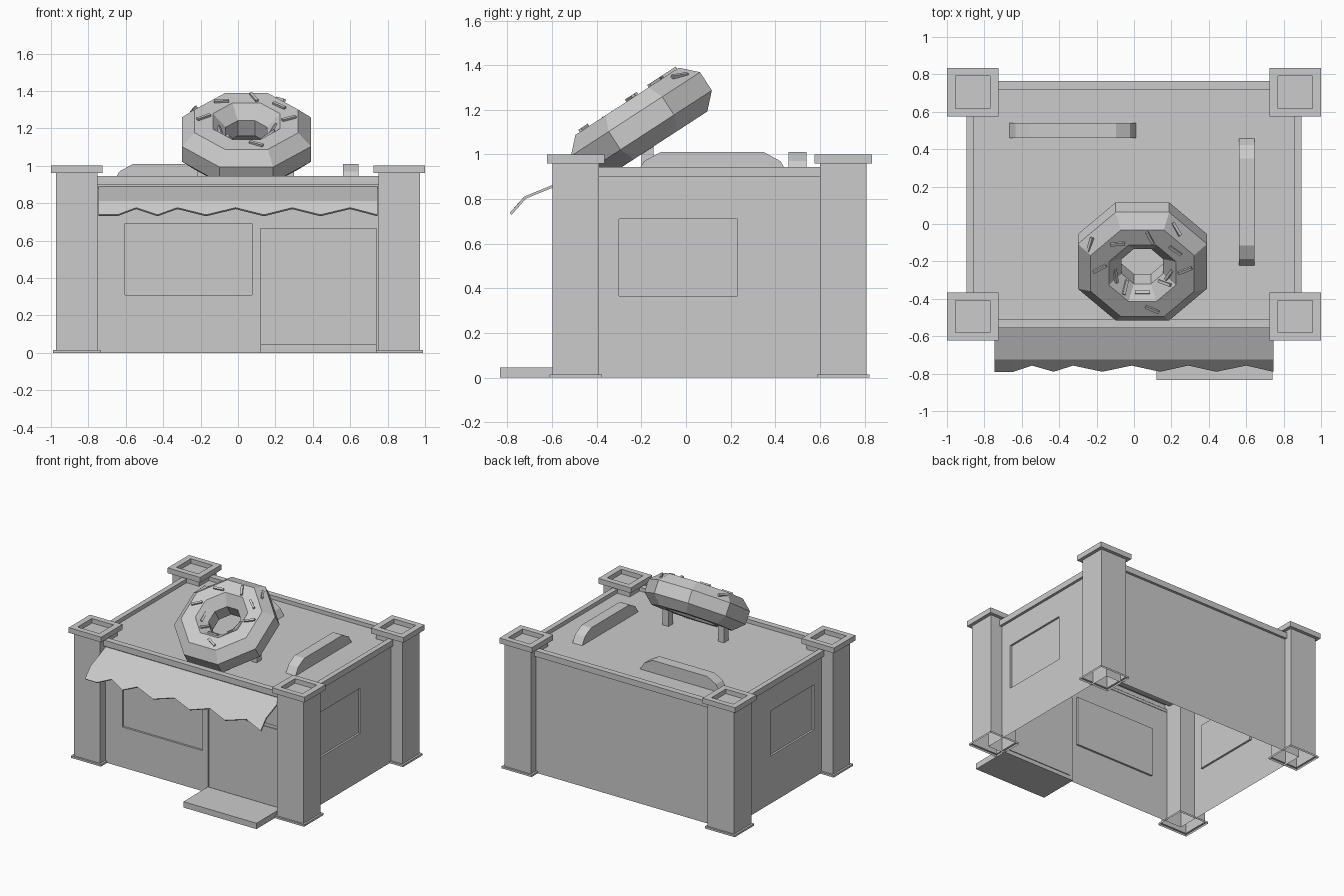
import bpy, bmesh
from math import cos, sin, pi, radians
from mathutils import Matrix, Vector

if "Cube" in bpy.data.objects:
    bpy.data.objects.remove(bpy.data.objects["Cube"])


def finish(name, bm, recalc=False):
    if recalc:
        bmesh.ops.recalc_face_normals(bm, faces=bm.faces)
    me = bpy.data.meshes.new(name)
    bm.to_mesh(me)
    bm.free()
    ob = bpy.data.objects.new(name, me)
    bpy.context.collection.objects.link(ob)
    return ob


def box(name, x0, x1, y0, y1, z0, z1):
    bm = bmesh.new()
    m = Matrix.Translation(((x0 + x1) / 2, (y0 + y1) / 2, (z0 + z1) / 2)) @ \
        Matrix.Diagonal((x1 - x0, y1 - y0, z1 - z0, 1))
    bmesh.ops.create_cube(bm, size=1, matrix=m)
    return finish(name, bm)


def rect_stack(name, cx, cy, rings):
    """Stacked rectangles (half x, half y, z), capped at the end, open below."""
    bm = bmesh.new()
    prev = None
    for hx, hy, z in rings:
        cur = [bm.verts.new((cx + sx * hx, cy + sy * hy, z))
               for sx, sy in ((-1, -1), (1, -1), (1, 1), (-1, 1))]
        if prev:
            for i in range(4):
                j = (i + 1) % 4
                bm.faces.new((prev[i], prev[j], cur[j], cur[i]))
        prev = cur
    bm.faces.new(prev)
    return finish(name, bm)


def wall(name, dist, angle, u0, u1, top, openings=(), depth=0.015):
    """Single-sided wall with recessed rectangles (u0, u1, v0, v1)."""
    us = sorted({u0, u1} | {u for o in openings for u in o[:2]})
    vs = sorted({0, top} | {v for o in openings for v in o[2:]})
    bm = bmesh.new()
    g = [[bm.verts.new((u, -dist, v)) for v in vs] for u in us]
    sunk = []
    for i in range(len(us) - 1):
        for j in range(len(vs) - 1):
            f = bm.faces.new((g[i][j], g[i + 1][j], g[i + 1][j + 1], g[i][j + 1]))
            cu, cv = (us[i] + us[i + 1]) / 2, (vs[j] + vs[j + 1]) / 2
            if any(a < cu < b and c < cv < d for a, b, c, d in openings):
                sunk.append(f)
    if sunk:
        ext = bmesh.ops.extrude_face_region(bm, geom=sunk)
        moved = [e for e in ext["geom"] if isinstance(e, bmesh.types.BMVert)]
        bmesh.ops.translate(bm, verts=moved, vec=(0, depth, 0))
        bmesh.ops.delete(bm, geom=[f for f in sunk if f.is_valid], context='FACES')
    bm.transform(Matrix.Rotation(radians(angle), 4, 'Z'))
    return finish(name, bm)


# Walls with recessed windows and doorway
WX, WF, WB = 0.876, 0.536, 0.745
wall("front_wall", WF, 0, -WX, WX, 0.9,
     [(-0.605, 0.075, 0.31, 0.69), (0.12, 0.74, 0, 0.665)])
wall("back_wall", WB, 180, -WX, WX, 0.9)
wall("right_wall", WX, 90, -WF, WB, 0.9, [(-0.30, 0.23, 0.365, 0.71)])
wall("left_wall", WX, -90, -WB, WF, 0.9, [(-0.23, 0.30, 0.365, 0.71)])

# Door and step
box("door_panel", 0.15, 0.71, -0.527, -0.515, 0.03, 0.635)
box("door_step", 0.12, 0.74, -0.833, -WF, 0, 0.045)

# Roof with low parapet
rect_stack("roof", 0, 0.1045, [(WX, 0.64, 0.9), (0.896, 0.66, 0.9), (0.896, 0.66, 0.945),
                               (0.856, 0.613, 0.945), (0.856, 0.613, 0.915)])

# Corner pillars with base plates and hollow caps
for sx, side in ((-1, "left"), (1, "right")):
    for cy, end in ((-0.494, "front"), (0.704, "back")):
        rect_stack(f"{end}_{side}_pillar", sx * 0.862, cy, [
            (0.127, 0.118, 0), (0.127, 0.118, 0.015), (0.112, 0.104, 0.015),
            (0.112, 0.104, 0.96), (0.138, 0.129, 0.96), (0.138, 0.129, 1.0),
            (0.092, 0.086, 1.0), (0.092, 0.086, 0.965)])

# Awning with zigzag edge
zig_x = [-0.745, -0.645, -0.545, -0.43, -0.325, -0.17, -0.013, 0.14, 0.29, 0.44, 0.6, 0.745]
bm = bmesh.new()
cols = []
for k, x in enumerate(zig_x):
    high = k >= 2 and k % 2 == 0
    end = (-0.757, 0.776) if high else (-0.79, 0.738)
    cols.append([bm.verts.new((x, y, z)) for y, z in ((-0.538, 0.888), (-0.724, 0.812), end)])
for a, b in zip(cols, cols[1:]):
    for r in range(2):
        bm.faces.new((a[r + 1], b[r + 1], b[r], a[r]))
awning = finish("awning", bm)
mod = awning.modifiers.new("thickness", 'SOLIDIFY')
mod.thickness = 0.012

# Roof ducts with chamfered ends
def duct(name, length, matrix):
    prof = [(0, 0.91), (0.037, 0.97), (0.11, 1.01)]
    prof += [(length - x, z) for x, z in reversed(prof)]
    bm = bmesh.new()
    f = bm.faces.new([bm.verts.new((x, -0.041, z)) for x, z in prof])
    ext = bmesh.ops.extrude_face_region(bm, geom=[f], use_keep_orig=True)
    bmesh.ops.translate(bm, vec=(0, 0.082, 0),
                        verts=[e for e in ext["geom"] if isinstance(e, bmesh.types.BMVert)])
    bm.transform(matrix)
    finish(name, bm, True)

duct("back_duct", 0.685, Matrix.Translation((-0.67, 0.50, 0)))
duct("right_duct", 0.685, Matrix.Translation((0.602, -0.225, 0)) @ Matrix.Rotation(pi / 2, 4, 'Z'))

# Tilted octagonal ring sign
R, T, N = 0.228, 0.117, 8
tilt = Matrix.Translation((0.045, -0.2, 1.14)) @ Matrix.Rotation(radians(33), 4, 'X')
k = 1 / cos(pi / 8)
bm = bmesh.new()
grid = []
for i in range(N):
    a = (i + 0.5) * pi / 4
    row = []
    for j in range(N):
        b = (j + 0.5) * pi / 4
        rad = (R + T * k * cos(b)) * k
        row.append(bm.verts.new(tilt @ Vector((rad * cos(a), rad * sin(a), T * k * sin(b)))))
    grid.append(row)
for i in range(N):
    for j in range(N):
        i2, j2 = (i + 1) % N, (j + 1) % N
        bm.faces.new((grid[i][j], grid[i2][j], grid[i2][j2], grid[i][j2]))
finish("roof_ring", bm, True)

# Sprinkles: (angle round ring, angle round tube, twist)
spots = [(5, 90, 20), (-12, 135, 70), (40, 90, 100), (55, 45, 60), (80, 90, 35), (125, 90, 60),
         (150, 45, 110), (172, 90, 40), (195, 135, 80), (230, 135, 15), (270, 135, 90),
         (283, 90, 50), (325, 135, 30)]
bm = bmesh.new()
for a, b, tw in spots:
    off = (a + 22.5) % 45 - 22.5
    b = radians(b)
    rad = (R + T * cos(b)) / cos(radians(off))
    m = tilt @ Matrix.Rotation(radians(a), 4, 'Z') @ Matrix.Translation((rad, 0, T * sin(b))) \
        @ Matrix.Rotation(pi / 2 - b, 4, 'Y') @ Matrix.Rotation(radians(tw), 4, 'Z') \
        @ Matrix.Diagonal((0.08, 0.016, 0.024, 1))
    bmesh.ops.create_cube(bm, size=1, matrix=m)
finish("sprinkles", bm)

# Ring supports
for s, side in ((-1, "left"), (1, "right")):
    x = 0.04 + s * 0.235
    box(f"{side}_ring_support", x - 0.025, x + 0.025, -0.2, -0.145, 0.91, 1.09)
